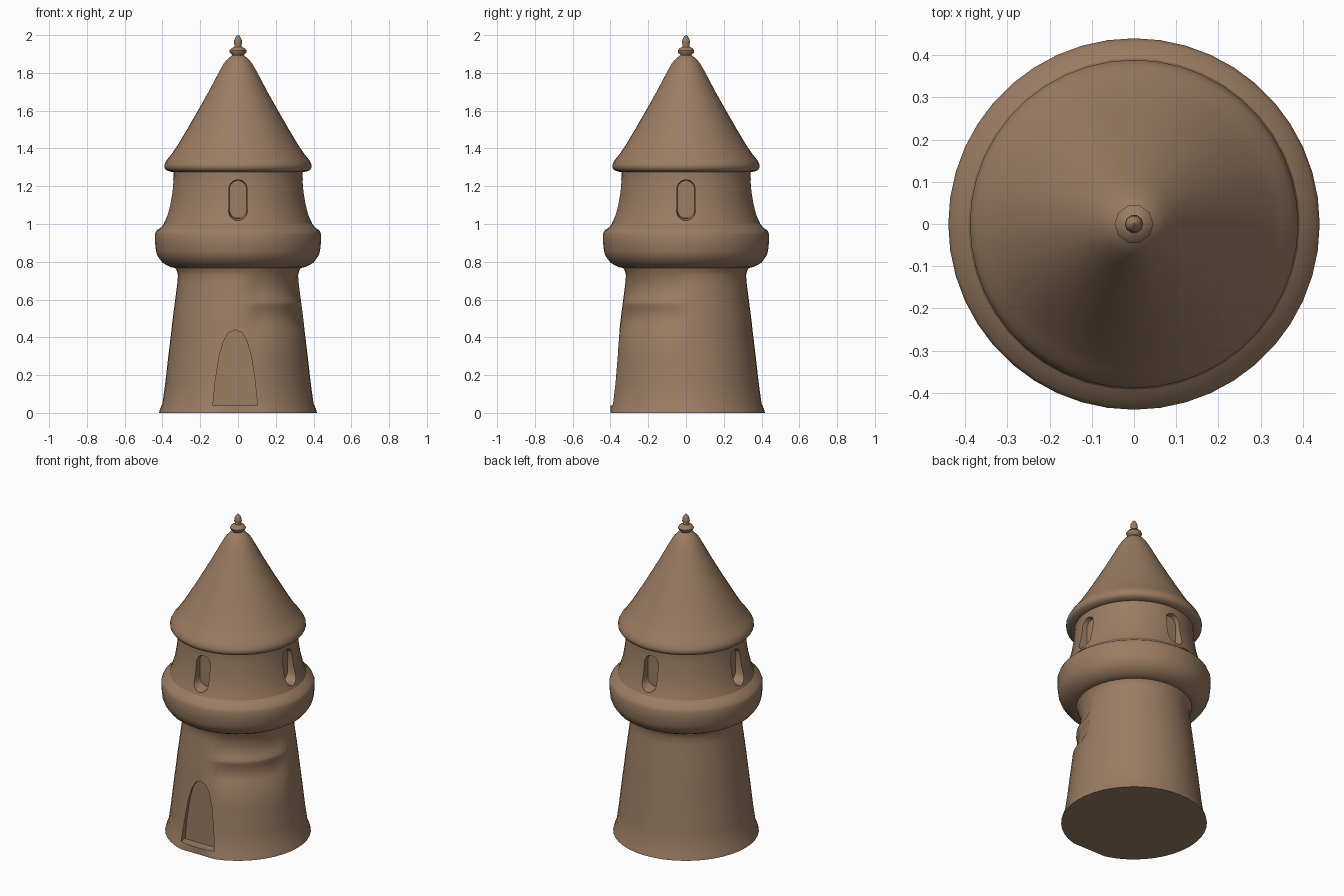
import bpy, bmesh, math
from mathutils import Matrix

cube = bpy.data.objects.get("Cube")
if cube:
    bpy.data.objects.remove(cube)

clay = bpy.data.materials.new("clay_brown")
clay.use_nodes = True
clay.diffuse_color = (0.33, 0.205, 0.125, 1)
clay.node_tree.nodes["Principled BSDF"].inputs["Base Color"].default_value = clay.diffuse_color


def finish(name, bm):
    bmesh.ops.recalc_face_normals(bm, faces=bm.faces)
    mesh = bpy.data.meshes.new(name)
    bm.to_mesh(mesh)
    bm.free()
    mesh.materials.append(clay)
    obj = bpy.data.objects.new(name, mesh)
    bpy.context.collection.objects.link(obj)
    return obj


def lathe(name, profile, sides=44, shape=None):
    """Closed turned solid; shape(radius, angle, z) may vary the radius."""
    bm = bmesh.new()
    rings = []
    for r, z in profile:
        ring = []
        for i in range(sides):
            a = math.tau * i / sides
            rr = shape(r, a, z) if shape else r
            ring.append(bm.verts.new((rr * math.cos(a), rr * math.sin(a), z)))
        rings.append(ring)
    for low, high in zip(rings, rings[1:]):
        for i in range(sides):
            j = (i + 1) % sides
            bm.faces.new((low[i], low[j], high[j], high[i]))
    bm.faces.new(rings[0][::-1])
    bm.faces.new(rings[-1])
    return finish(name, bm)


def prism(name, outline, near, far, turn=0, flare=1.0):
    """Outline in x and z, run along -y from near to far, turned about z."""
    bm = bmesh.new()
    zc = sum(z for x, z in outline) / len(outline)
    inner = [bm.verts.new((x, -near, z)) for x, z in outline]
    outer = [bm.verts.new((x * flare, -far, zc + (z - zc) * flare)) for x, z in outline]
    n = len(outline)
    for i in range(n):
        j = (i + 1) % n
        bm.faces.new((inner[i], inner[j], outer[j], outer[i]))
    bm.faces.new(inner)
    bm.faces.new(outer[::-1])
    bm.transform(Matrix.Rotation(turn, 4, "Z"))
    obj = finish(name, bm)
    obj.hide_render = True
    return obj


def select(obj):
    bpy.ops.object.select_all(action="DESELECT")
    obj.select_set(True)
    bpy.context.view_layer.objects.active = obj


def carve(obj, cutter):
    mod = obj.modifiers.new("carve", "BOOLEAN")
    mod.operation = "DIFFERENCE"
    mod.solver = "EXACT"
    mod.object = cutter
    select(obj)
    bpy.ops.object.modifier_apply(modifier=mod.name)
    bpy.data.objects.remove(cutter)


# Worn stone courses on the front left quarter, flat doorstep at the front
def worn(r, a, z):
    deg = math.degrees(a)
    if 285 < deg < 355 and 0.46 < z < 0.72:
        r -= 0.004 if 0.56 < z < 0.6 else 0.016
    front = -math.sin(a)
    if z < 0.06 and front > 0.9:
        r = min(r, 0.4 / front)
    return r


# Tapered shaft with flared foot
shaft = lathe("tower_shaft", [
    (0.418, 0), (0.413, 0.02), (0.4, 0.05), (0.386, 0.15), (0.369, 0.3),
    (0.352, 0.44), (0.349, 0.47), (0.339, 0.55), (0.336, 0.57), (0.334, 0.59),
    (0.331, 0.61), (0.321, 0.69), (0.318, 0.73), (0.325, 0.755), (0.345, 0.79)],
    shape=worn)

# Arched doorway
half_door = [(0.118, 0.04), (0.105, 0.17), (0.085, 0.3), (0.062, 0.38), (0.035, 0.425)]
door = half_door + [(0, 0.44)] + [(-x, z) for x, z in reversed(half_door)]
carve(shaft, prism("door_cutter", [(x - 0.015, z) for x, z in door], 0.338, 0.6))

# Bulging gallery
gallery = lathe("gallery_ring", [
    (0.3, 0.775), (0.325, 0.765), (0.36, 0.773), (0.4, 0.795), (0.425, 0.83),
    (0.434, 0.855), (0.439, 0.9), (0.44, 0.945), (0.432, 0.965), (0.41, 0.98),
    (0.39, 1.005), (0.33, 1.03)])

# Upper room with four round-ended windows
room = lathe("upper_room", [
    (0.36, 0.95), (0.4, 0.985), (0.387, 1.015), (0.372, 1.06), (0.36, 1.11),
    (0.35, 1.17), (0.345, 1.22), (0.341, 1.26), (0.345, 1.3)])
window = []
for k in range(16):
    a = math.tau * (k + 0.5) / 16
    window.append((0.046 * math.cos(a), 1.13 + 0.046 * math.sin(a)
                   + math.copysign(0.054, math.sin(a))))
for k in range(4):
    carve(room, prism("window_cutter", window, 0.315, 0.43, k * math.pi / 2, 1.2))

# Conical roof with rounded eaves
roof = lathe("roof", [
    (0.3, 1.275), (0.35, 1.275), (0.378, 1.283), (0.389, 1.297), (0.389, 1.315),
    (0.376, 1.34), (0.352, 1.37), (0.324, 1.41), (0.27, 1.5), (0.212, 1.6),
    (0.156, 1.7), (0.103, 1.8), (0.075, 1.85), (0.052, 1.877), (0.03, 1.893),
    (0.02, 1.9)])

# Turned finial
finial = lathe("finial", [
    (0.028, 1.885), (0.032, 1.897), (0.044, 1.907), (0.046, 1.918), (0.036, 1.93),
    (0.02, 1.938), (0.018, 1.947), (0.022, 1.958), (0.02, 1.975), (0.011, 1.993),
    (0.003, 2.0)], sides=10)

for obj in (shaft, gallery, room, roof, finial):
    select(obj)
    bpy.ops.object.shade_smooth_by_angle(angle=math.radians(42))
